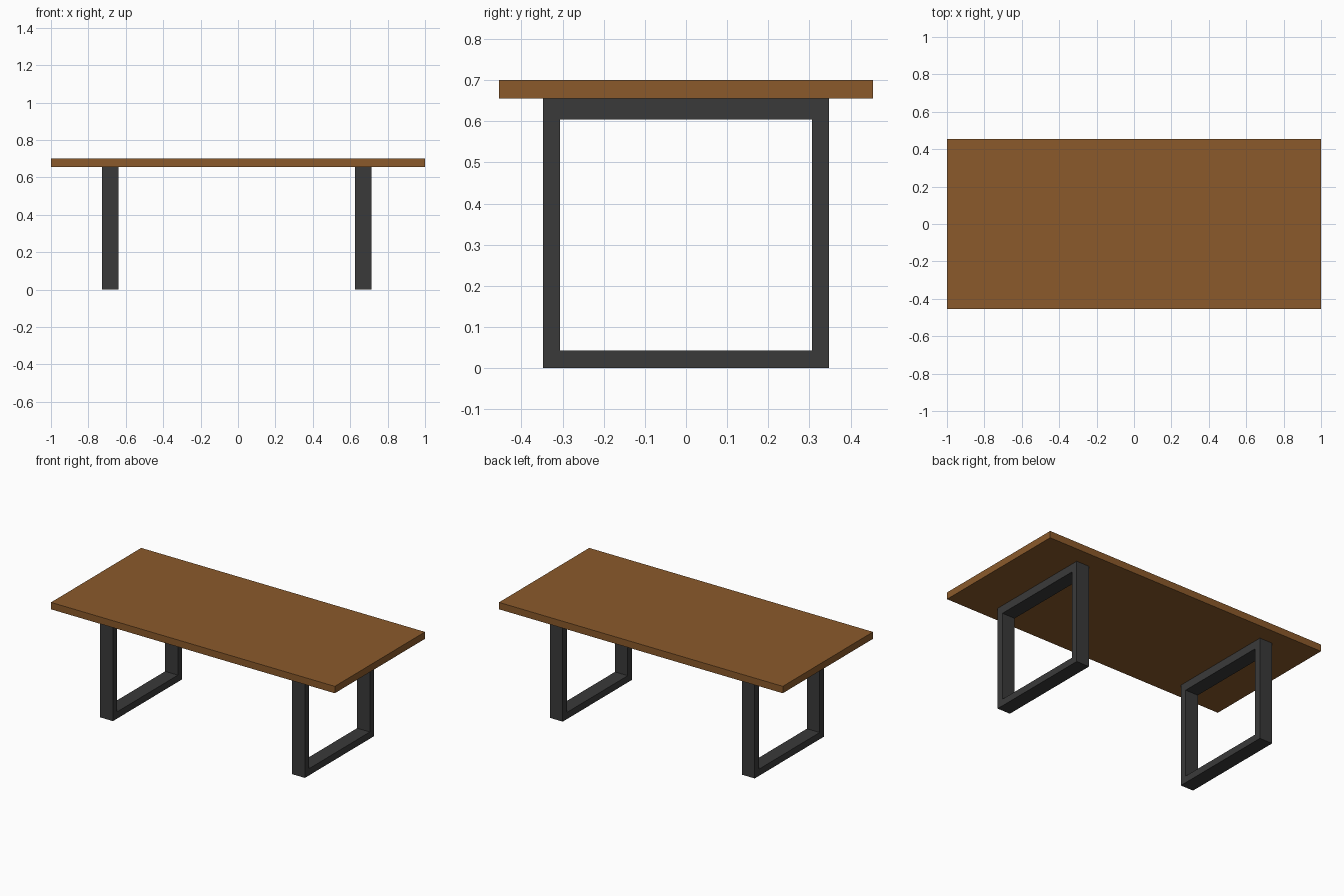
import bpy
import bmesh

if "Cube" in bpy.data.objects:
    bpy.data.objects.remove(bpy.data.objects["Cube"])


def material(name, rgb):
    m = bpy.data.materials.new(name)
    m.diffuse_color = (*rgb, 1.0)
    m.use_nodes = True
    m.node_tree.nodes["Principled BSDF"].inputs["Base Color"].default_value = m.diffuse_color
    return m


wood = material("brown wood", (0.258, 0.102, 0.024))
metal = material("dark grey metal", (0.042, 0.042, 0.042))


def add_object(name, bm, mat):
    bmesh.ops.recalc_face_normals(bm, faces=bm.faces)
    mesh = bpy.data.meshes.new(name)
    bm.to_mesh(mesh)
    bm.free()
    mesh.materials.append(mat)
    obj = bpy.data.objects.new(name, mesh)
    bpy.context.collection.objects.link(obj)
    return obj


def rectangle(y, z0, z1):
    return [(-y, z0), (y, z0), (y, z1), (-y, z1)]


def leg_frame(name, x, width):
    # Rectangular ring in the y-z plane, extruded along x
    bm = bmesh.new()
    outer = [bm.verts.new((x - width / 2, y, z)) for y, z in rectangle(0.348, 0.0, 0.655)]
    inner = [bm.verts.new((x - width / 2, y, z)) for y, z in rectangle(0.306, 0.043, 0.604)]
    ring = []
    for i in range(4):
        j = (i + 1) % 4
        ring.append(bm.faces.new((outer[i], outer[j], inner[j], inner[i])))
    moved = bmesh.ops.extrude_face_region(bm, geom=ring, use_keep_orig=True)
    verts = [g for g in moved["geom"] if isinstance(g, bmesh.types.BMVert)]
    bmesh.ops.translate(bm, vec=(width, 0, 0), verts=verts)
    return add_object(name, bm, metal)


# Table top slab
bm = bmesh.new()
bmesh.ops.create_cube(bm, size=1.0)
bmesh.ops.scale(bm, vec=(2.0, 0.908, 0.044), verts=bm.verts)
bmesh.ops.translate(bm, vec=(0, 0, 0.678), verts=bm.verts)
add_object("table_top", bm, wood)

# Two open rectangular leg frames
leg_frame("left_leg_frame", -0.683, 0.09)
leg_frame("right_leg_frame", 0.67, 0.09)
